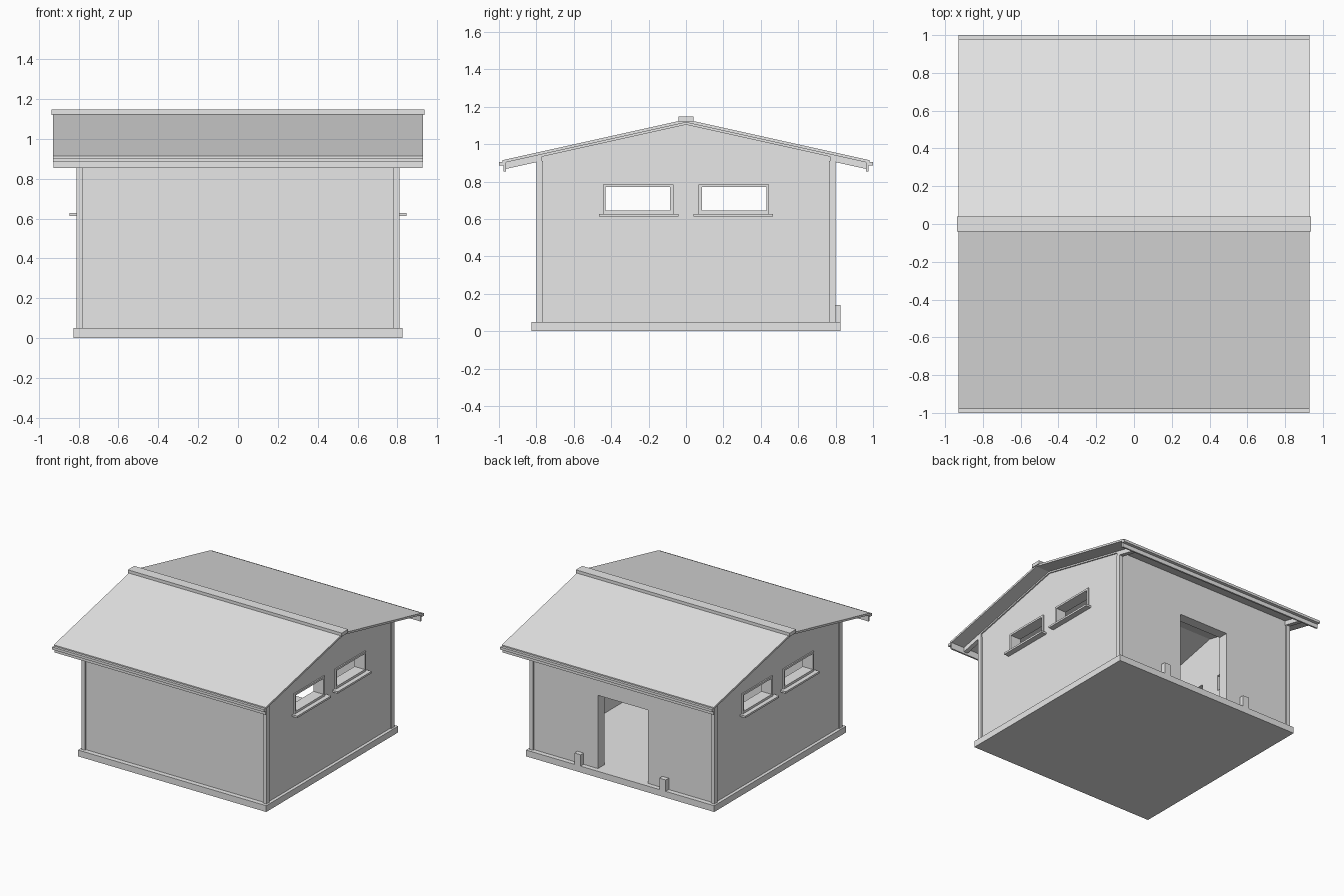
import bpy, bmesh

cube = bpy.data.objects.get("Cube")
if cube:
    bpy.data.objects.remove(cube, do_unlink=True)

grey = bpy.data.materials.new("plain grey")
grey.use_nodes = True
grey.diffuse_color = (0.8, 0.8, 0.8, 1)
grey.node_tree.nodes["Principled BSDF"].inputs["Base Color"].default_value = (0.8, 0.8, 0.8, 1)

SLOPE = 0.222          # roof fall per unit of y
RIDGE = 1.132          # top of the roof sheet at the ridge
SHEET = 0.016          # roof sheet thickness
WALL_X, WALL_Y, THICK = 0.80, 0.787, 0.08
FLOOR = 0.05


def roof_z(y, drop=0.0):
    return RIDGE - drop - SLOPE * abs(y)


def prism(name, profile, x0, x1):
    """Extrude a (y, z) outline along x."""
    bm = bmesh.new()
    face = bm.faces.new([bm.verts.new((x0, y, z)) for y, z in profile])
    new = bmesh.ops.extrude_face_region(bm, geom=[face])["geom"]
    verts = [v for v in new if isinstance(v, bmesh.types.BMVert)]
    bmesh.ops.translate(bm, verts=verts, vec=(x1 - x0, 0, 0))
    bmesh.ops.recalc_face_normals(bm, faces=bm.faces)
    mesh = bpy.data.meshes.new(name)
    bm.to_mesh(mesh)
    bm.free()
    mesh.materials.append(grey)
    obj = bpy.data.objects.new(name, mesh)
    bpy.context.collection.objects.link(obj)
    return obj


def box(name, x, y, z):
    return prism(name, [(y[0], z[0]), (y[1], z[0]), (y[1], z[1]), (y[0], z[1])], x[0], x[1])


def span(a, b, side):
    return tuple(sorted((a * side, b * side)))


def cut(obj, cutter):
    mod = obj.modifiers.new("cut", "BOOLEAN")
    mod.operation = "DIFFERENCE"
    mod.solver = "EXACT"
    mod.object = cutter
    cutter.hide_render = True
    cutter.hide_viewport = True
    cutter.display_type = "WIRE"


def gable(half, bottom, drop):
    return [(-half, bottom), (half, bottom), (half, roof_z(half, drop)),
            (0, roof_z(0, drop)), (-half, roof_z(half, drop))]


def chevron(half, top, bottom):
    return [(-half, roof_z(half, bottom)), (0, roof_z(0, bottom)), (half, roof_z(half, bottom)),
            (half, roof_z(half, top)), (0, roof_z(0, top)), (-half, roof_z(half, top))]


# Base slab
box("base_slab", (-0.825, 0.825), (-0.825, 0.825), (0, FLOOR))

# Hollow walls with door and window openings
walls = prism("walls", gable(WALL_Y, FLOOR, SHEET), -WALL_X, WALL_X)
inner = WALL_X - THICK
cut(walls, prism("room_cutter", gable(WALL_Y - THICK, FLOOR - 0.1, -0.2), -inner, inner))
cut(walls, box("door_cutter", (-0.22, 0.22), (0.6, 0.9), (FLOOR - 0.05, 0.63)))
for side in (-1, 1):
    cut(walls, box("window_cutter", (-0.95, 0.95), span(0.085, 0.43, side), (0.645, 0.77)))

# Window frames and sills on both gable walls
for sx in (-1, 1):
    for sy in (-1, 1):
        out = span(WALL_X - 0.02, WALL_X + 0.01, sx)
        frame = box("window_frame", out, span(0.068, 0.445, sy), (0.627, 0.785))
        cut(frame, box("frame_cutter", (-0.95, 0.95), span(0.085, 0.43, sy), (0.645, 0.77)))
        box("window_sill", span(WALL_X - 0.02, 0.845, sx), span(0.04, 0.465, sy), (0.612, 0.627))

# Corner posts and the rafter tails above them
for sx in (-1, 1):
    for sy in (-1, 1):
        box("corner_post", span(0.78, 0.81, sx), span(0.765, 0.80, sy), (FLOOR, 0.91))
        tail = [(0.77, 0.91), (0.77, roof_z(0.77, SHEET)), (0.965, roof_z(0.965, SHEET)), (0.965, 0.867)]
        prism("rafter_tail", [(y * sy, z) for y, z in tail], *span(0.775, 0.81, sx))
    prism("gable_trim", chevron(0.80, SHEET, 0.028), *span(WALL_X - 0.01, 0.81, sx))

# Roof sheet, ridge cap, fascia boards and eave strips
prism("roof_sheet", chevron(0.98, 0, SHEET), -0.928, 0.928)
box("ridge_cap", (-0.937, 0.937), (-0.04, 0.04), (1.12, 1.147))
for sy in (-1, 1):
    box("fascia_board", (-0.925, 0.925), span(0.962, 0.975, sy), (0.853, 0.905))
    box("eave_strip", (-0.928, 0.928), span(0.97, 1.0, sy), (0.885, 0.905))

# Short blocks beside the door
for sx in (-1, 1):
    box("door_block", span(0.345, 0.4, sx), (0.78, 0.825), (FLOOR, 0.14))
